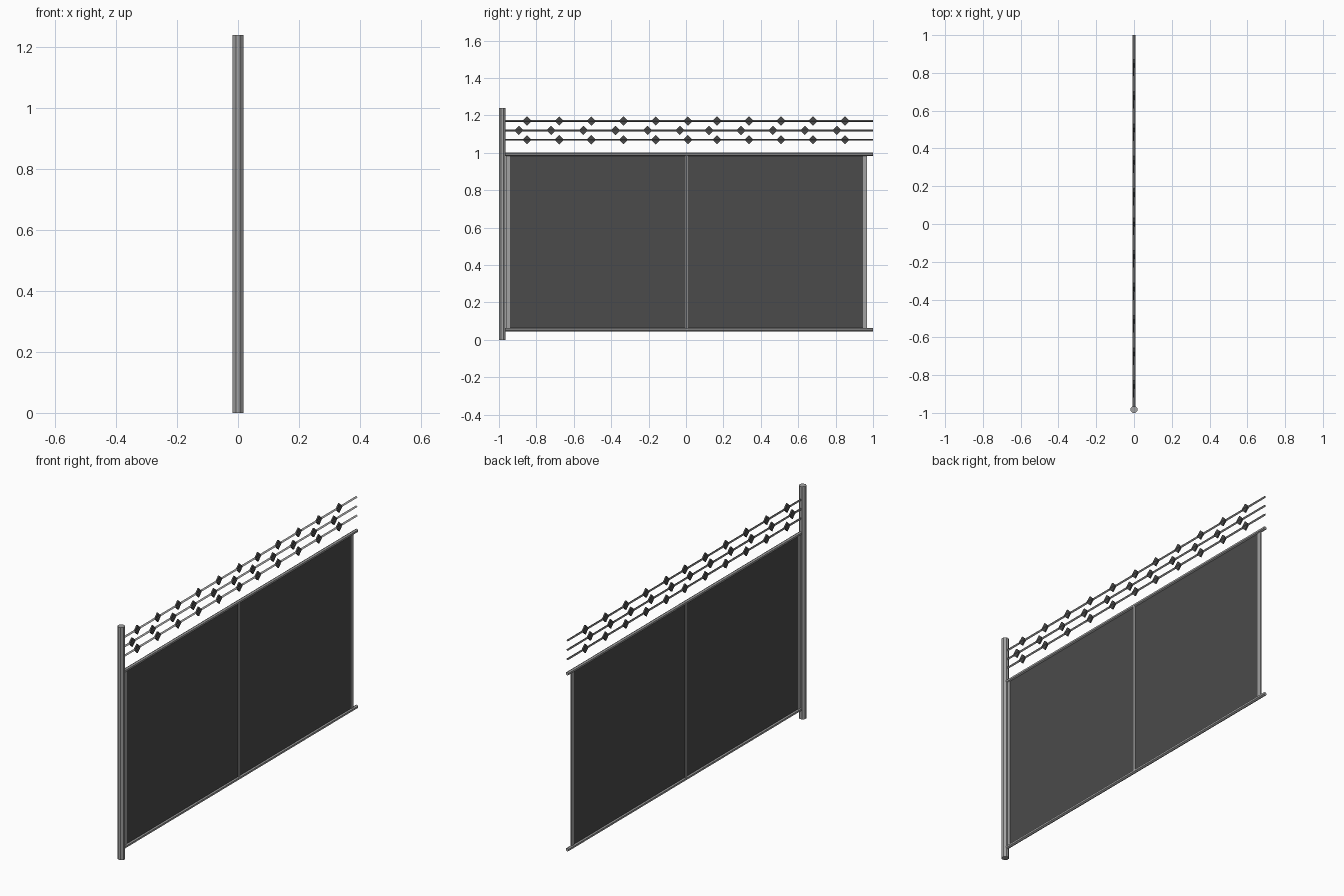
import bpy, bmesh, math
from mathutils import Matrix

if "Cube" in bpy.data.objects:
    bpy.data.objects.remove(bpy.data.objects["Cube"])


def material(name, v):
    m = bpy.data.materials.new(name)
    m.diffuse_color = (v, v, v, 1)
    m.use_nodes = True
    m.node_tree.nodes["Principled BSDF"].inputs["Base Color"].default_value = m.diffuse_color
    return m


METAL = material("galvanised_grey", 0.36)
DARK = material("dark_mesh_grey", 0.07)


def finish(bm, name, mat):
    me = bpy.data.meshes.new(name)
    bmesh.ops.recalc_face_normals(bm, faces=bm.faces)
    bm.to_mesh(me)
    bm.free()
    me.materials.append(mat)
    ob = bpy.data.objects.new(name, me)
    bpy.context.collection.objects.link(ob)
    return ob


def prism(name, sides, r, a, b, axis, pos, phase, mat):
    """Flat-sided rod from a to b along 'y' or 'z'; pos is the other two coordinates."""
    bm = bmesh.new()
    rings = []
    for t in (a, b):
        ring = []
        for i in range(sides):
            ang = phase + 2 * math.pi * i / sides
            u, v = pos[0] + r * math.cos(ang), pos[1] + r * math.sin(ang)
            ring.append(bm.verts.new((u, t, v) if axis == 'y' else (u, v, t)))
        bm.faces.new(ring)
        rings.append(ring)
    for i in range(sides):
        j = (i + 1) % sides
        bm.faces.new((rings[0][i], rings[0][j], rings[1][j], rings[1][i]))
    return finish(bm, name, mat)


def box(name, x, y0, y1, z0, z1, mat):
    bm = bmesh.new()
    bmesh.ops.create_cube(bm, size=1, matrix=Matrix.Translation(
        (0, (y0 + y1) / 2, (z0 + z1) / 2)) @ Matrix.Diagonal((x, y1 - y0, z1 - z0, 1)))
    return finish(bm, name, mat)


# end post, rails and centre post
prism("end_post", 8, 0.019, 0, 1.24, 'z', (0, -0.9825), math.pi / 8, METAL)
for name, z in (("top_rail", 0.992), ("bottom_rail", 0.054)):
    prism(name, 6, 0.0095, -0.97, 1.0, 'y', (0, z), math.pi / 6, METAL)
prism("centre_post", 6, 0.009, 0.054, 0.992, 'z', (0, 0.004), 0, METAL)

# mesh panels and the flat bars holding their outer edges
for name, y0, y1 in (("left_panel", -0.941, 0.004), ("right_panel", 0.004, 0.948)):
    box(name, 0.003, y0, y1, 0.054, 0.992, DARK)
for name, y0 in (("left_tension_bar", -0.963), ("right_tension_bar", 0.947)):
    box(name, 0.006, y0, y0 + 0.022, 0.054, 0.992, METAL)

# barbed wires: triangular strands with flat diamond barbs
for row, (z, shift) in enumerate(((1.07, 0), (1.12, -0.043), (1.17, 0))):
    prism(f"wire_{row + 1}", 3, 0.006, -0.97, 1.0, 'y', (0, z), 0, METAL)
    bm = bmesh.new()
    ys = [-0.85 + 0.172 * i for i in range(6)] + [0.166 + 0.171 * i for i in range(5)]
    for y in ys:
        bmesh.ops.create_cube(bm, size=1, matrix=Matrix.Translation((0, y + shift, z))
                              @ Matrix.Rotation(math.pi / 4, 4, 'X')
                              @ Matrix.Diagonal((0.008, 0.035, 0.035, 1)))
    finish(bm, f"barbs_{row + 1}", DARK)
